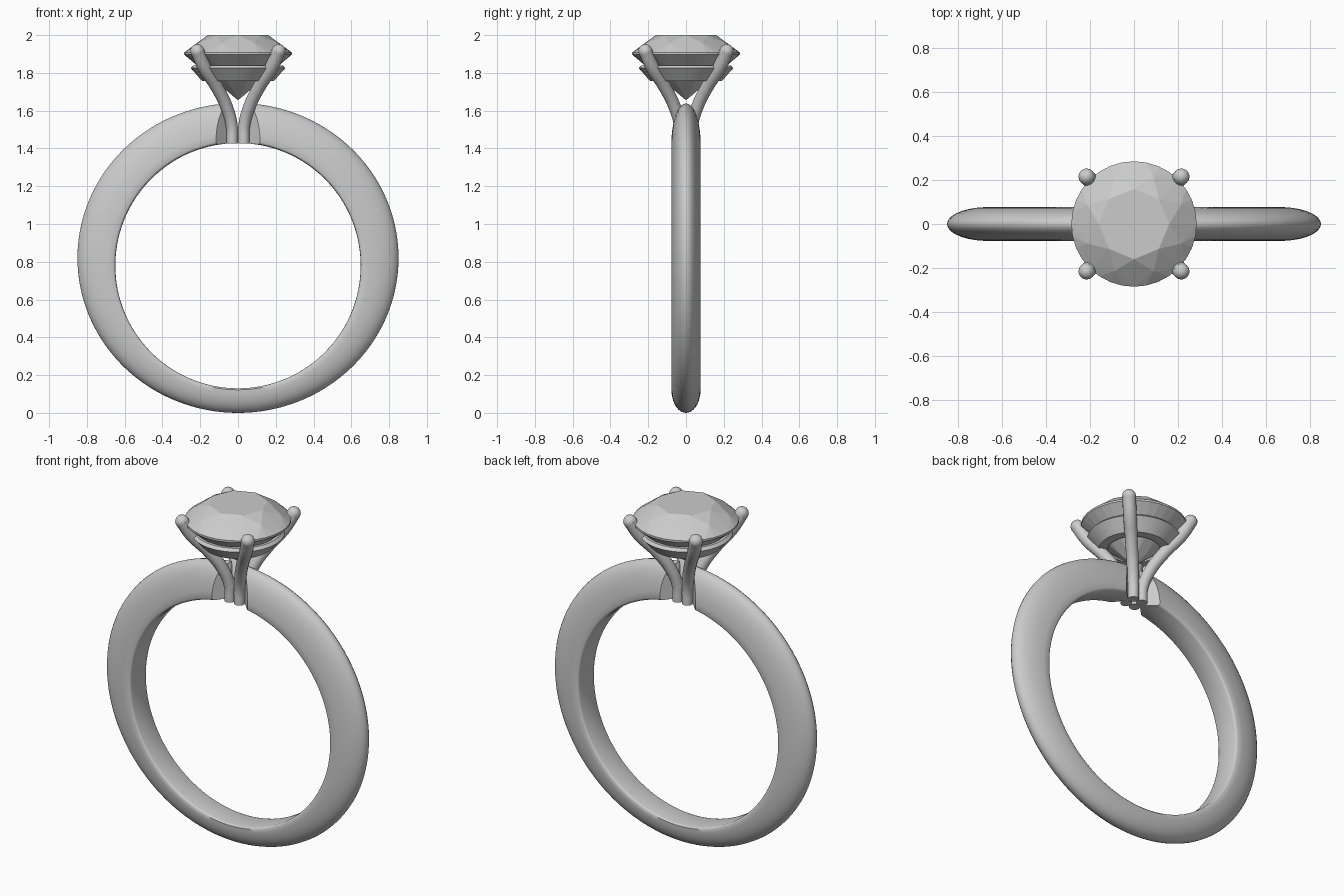
import bpy, bmesh, math
from math import sin, cos, pi

if "Cube" in bpy.data.objects:
    bpy.data.objects.remove(bpy.data.objects["Cube"])


def finish(bm, name, smooth_angle=None):
    bmesh.ops.recalc_face_normals(bm, faces=bm.faces[:])
    me = bpy.data.meshes.new(name)
    bm.to_mesh(me)
    bm.free()
    ob = bpy.data.objects.new(name, me)
    bpy.context.collection.objects.link(ob)
    if smooth_angle:
        bpy.ops.object.select_all(action='DESELECT')
        ob.select_set(True)
        bpy.context.view_layer.objects.active = ob
        bpy.ops.object.shade_smooth_by_angle(angle=smooth_angle)
    return ob


# band: domed section (t = inner to outer, y = width), swept around the finger
N = 9
side = [(0.0, 0.0), (0.0, 0.065), (0.02, 0.073), (0.06, 0.077)]
side += [(0.06 + 0.94 * sin(a), 0.077 * cos(a))
         for a in [pi / 2 * i / N for i in range(1, N)]]
side.append((1.0, 0.0))
section = side + [(t, -y) for t, y in reversed(side[1:-1])]
STEPS = 128
bm = bmesh.new()
rows = []
for i in range(STEPS + 1):
    row = []
    for t, y in section:
        # every line starts and ends on the wedge-shaped shank tips
        start = math.asin((0.04 + abs(y)) / (0.65 + 0.2 * t))
        a = start + (2 * pi - 2 * start) * i / STEPS
        x = (0.65 + 0.20 * t) * sin(a)
        z = 0.78 + 0.04 * t + (0.65 + 0.17 * t) * cos(a)
        row.append(bm.verts.new((x, y, z)))
    rows.append(row)
M = len(section)
for r0, r1 in zip(rows, rows[1:]):
    for j in range(M):
        k = (j + 1) % M
        bm.faces.new((r0[j], r0[k], r1[k], r1[j]))
top = len(side) - 1
for row in (rows[0], rows[-1]):
    bm.faces.new(row[:top + 1])
    bm.faces.new(row[top:] + [row[0]])
finish(bm, "band", math.radians(40))

# prongs: four curved wires with ball tips
path = [(0.030, 1.427, 0.030), (0.033, 1.52, 0.031), (0.060, 1.62, 0.033),
        (0.115, 1.73, 0.034), (0.178, 1.83, 0.036), (0.215, 1.915, 0.037)]
for n, (sx, sy) in enumerate([(1, 1), (-1, 1), (-1, -1), (1, -1)], 1):
    cu = bpy.data.curves.new(f"prong_{n}", 'CURVE')
    cu.dimensions = '3D'
    cu.bevel_depth = 1.0
    cu.bevel_resolution = 6
    cu.use_fill_caps = True
    sp = cu.splines.new('BEZIER')
    sp.bezier_points.add(len(path) - 1)
    for p, (d, z, r) in zip(sp.bezier_points, path):
        p.co = (sx * d, sy * d, z)
        p.radius = r
        p.handle_left_type = p.handle_right_type = 'AUTO'
    ob = bpy.data.objects.new(f"prong_{n}", cu)
    bpy.context.collection.objects.link(ob)
    bpy.ops.object.select_all(action='DESELECT')
    ob.select_set(True)
    bpy.context.view_layer.objects.active = ob
    bpy.ops.object.convert(target='MESH')
    bpy.ops.object.shade_smooth_by_angle(angle=math.radians(40))
    d, z, r = path[-1]
    bpy.ops.mesh.primitive_uv_sphere_add(segments=24, ring_count=12, radius=r,
                                         location=(sx * d, sy * d, z))
    bpy.context.object.name = f"prong_tip_{n}"
    bpy.ops.object.shade_smooth()

# basket: conical ring under the stone
profile = [(0.19, 1.757), (0.25, 1.825), (0.235, 1.84), (0.21, 1.84), (0.14, 1.757)]
SEG = 64
bm = bmesh.new()
rings = [[bm.verts.new((r * cos(2 * pi * i / SEG), r * sin(2 * pi * i / SEG), z))
          for r, z in profile] for i in range(SEG)]
for i in range(SEG):
    a, b = rings[i], rings[(i + 1) % SEG]
    for j in range(len(profile)):
        k = (j + 1) % len(profile)
        bm.faces.new((a[j], b[j], b[k], a[k]))
finish(bm, "basket_ring", math.radians(30))

# stone: brilliant cut, facets from the hull of its corner rings
bm = bmesh.new()
for count, r, z, turn in [(8, 0.16, 2.0, 0), (8, 0.232, 1.957, pi / 8),
                          (32, 0.285, 1.908, 0), (32, 0.285, 1.897, 0),
                          (8, 0.078, 1.716, pi / 8)]:
    for i in range(count):
        a = 2 * pi * i / count + turn
        bm.verts.new((r * cos(a), r * sin(a), z))
bm.verts.new((0, 0, 1.655))
bmesh.ops.convex_hull(bm, input=bm.verts[:])
bmesh.ops.dissolve_limit(bm, angle_limit=math.radians(1), verts=bm.verts[:], edges=bm.edges[:])
finish(bm, "stone")
